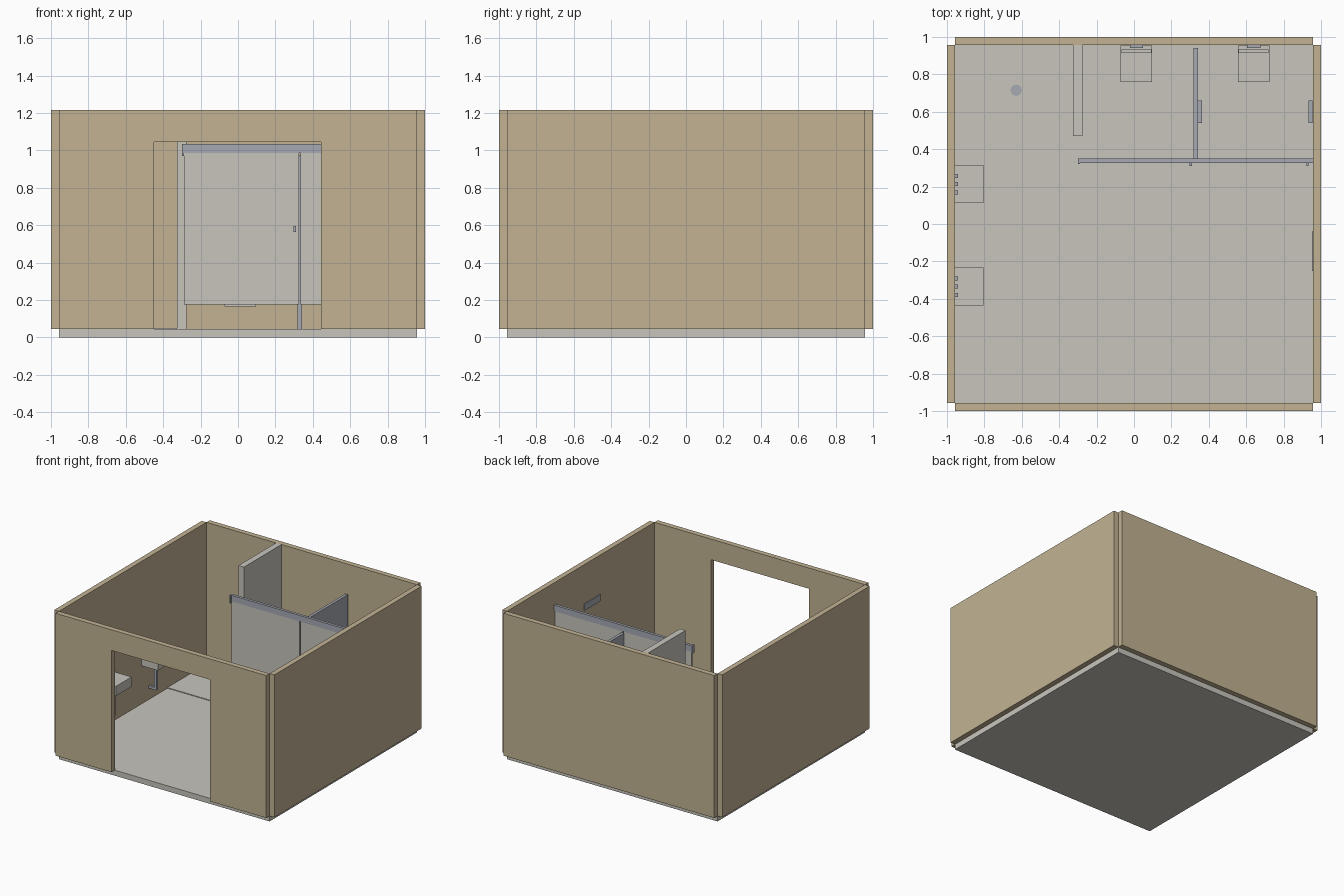
import bpy, bmesh
from math import radians

if "Cube" in bpy.data.objects:
    bpy.data.objects.remove(bpy.data.objects["Cube"])


def material(name, rgb):
    m = bpy.data.materials.new(name)
    m.use_nodes = True
    m.diffuse_color = (*rgb, 1)
    m.node_tree.nodes["Principled BSDF"].inputs["Base Color"].default_value = (*rgb, 1)
    return m


TAN = material("tan_wall", (0.54, 0.45, 0.295))
PALE = material("pale_grey", (0.58, 0.56, 0.51))
STEEL = material("blue_grey_metal", (0.38, 0.40, 0.45))


def finish(name, bm, mat):
    bmesh.ops.recalc_face_normals(bm, faces=bm.faces)
    mesh = bpy.data.meshes.new(name)
    bm.to_mesh(mesh)
    bm.free()
    mesh.materials.append(mat)
    ob = bpy.data.objects.new(name, mesh)
    bpy.context.collection.objects.link(ob)
    return ob


def box(name, xs, ys, zs, mat):
    """Box given by its ranges along x, y and z."""
    bm = bmesh.new()
    bmesh.ops.create_cube(bm, size=1)
    for v in bm.verts:
        v.co = [r[0] if c < 0 else r[1] for c, r in zip(v.co, (xs, ys, zs))]
    return finish(name, bm, mat)


def prism(name, outline, ys, mat):
    """Outline in x and z, extruded along y."""
    bm = bmesh.new()
    face = bm.faces.new([bm.verts.new((x, ys[0], z)) for x, z in outline])
    new = bmesh.ops.extrude_face_region(bm, geom=[face])["geom"]
    verts = [g for g in new if isinstance(g, bmesh.types.BMVert)]
    bmesh.ops.translate(bm, verts=verts, vec=(0, ys[1] - ys[0], 0))
    return finish(name, bm, mat)


IN, OUT = 0.957, 1.0
FLOOR, TOP = 0.045, 1.215

# Shell: floor slab, three plain walls and a front wall with a doorway
box("floor", (-IN, IN), (-IN, IN), (0, FLOOR), PALE)
box("right_wall", (-OUT, -IN), (-IN, IN), (FLOOR, TOP), TAN)
box("left_wall", (IN, OUT), (-IN, IN), (FLOOR, TOP), TAN)
box("back_wall", (-IN, IN), (IN, OUT), (FLOOR, TOP), TAN)
prism("front_wall", [(-IN, FLOOR), (-0.45, FLOOR), (-0.45, 1.045), (0.445, 1.045),
                     (0.445, FLOOR), (IN, FLOOR), (IN, TOP), (-IN, TOP)],
      (-OUT, -IN), TAN)

# Wet corner: raised floor, drain and full height dividing wall
box("raised_floor", (-IN, -0.325), (0.45, IN), (FLOOR, 0.051), PALE)
bm = bmesh.new()
bmesh.ops.create_cone(bm, cap_ends=True, segments=24, radius1=0.03, radius2=0.03, depth=0.004)
bmesh.ops.translate(bm, verts=bm.verts, vec=(-0.63, 0.715, 0.052))
finish("floor_drain", bm, STEEL)
box("dividing_wall", (-0.325, -0.275), (0.47, IN), (FLOOR, TOP), PALE)

# Stall rail, end cap and partition
box("stall_rail", (-0.30, IN), (0.327, 0.35), (0.985, 1.035), STEEL)
box("rail_end_cap", (-0.30, -0.29), (0.32, 0.35), (0.97, 1.035), STEEL)
box("stall_partition", (0.318, 0.341), (0.35, 0.94), (FLOOR, 0.975), STEEL)

# Stalls: door, handle, paper holder and wall hung toilet
stalls = [("first", -0.29, 0.325, 0.013, 0.341), ("second", 0.335, 0.95, 0.64, 0.932)]
for label, x0, x1, tx, holder in stalls:
    box(label + "_stall_door", (x0, x1), (0.332, 0.345), (0.175, 0.985), PALE)
    box(label + "_door_handle", (x1 - 0.028, x1 - 0.016), (0.31, 0.332), (0.565, 0.595), STEEL)
    box(label + "_paper_holder", (holder, holder + 0.022), (0.54, 0.66), (0.36, 0.46), STEEL)
    box(label + "_toilet_bowl", (tx - 0.084, tx + 0.084), (0.76, 0.955), (0.165, 0.26), PALE)
    lid = box(label + "_toilet_lid", (tx - 0.08, tx + 0.08), (0.915, 0.932), (0.26, 0.41), PALE)
    box(label + "_flush_plate", (tx - 0.035, tx + 0.035), (0.942, IN), (0.44, 0.50), STEEL)

# Basins with taps and waste pipes along the right wall
for label, cy in (("front", -0.335), ("rear", 0.213)):
    box(label + "_basin", (-IN, -0.805), (cy - 0.102, cy + 0.102), (0.36, 0.44), PALE)
    box(label + "_waste_pipe", (-0.905, -0.885), (cy - 0.01, cy + 0.01), (0.14, 0.36), STEEL)
    box(label + "_pipe_elbow", (-IN, -0.905), (cy - 0.01, cy + 0.01), (0.14, 0.16), STEEL)
    for i, side in enumerate(("cold_tap", "spout", "hot_tap")):
        ty = cy + (i - 1) * 0.044
        box(f"{label}_{side}", (-IN, -0.94), (ty - 0.011, ty + 0.011), (0.44, 0.48), STEEL)

# Thin plate on the left wall
box("wall_plate", (IN - 0.006, IN), (-0.25, -0.04), (0.84, 0.895), STEEL)
